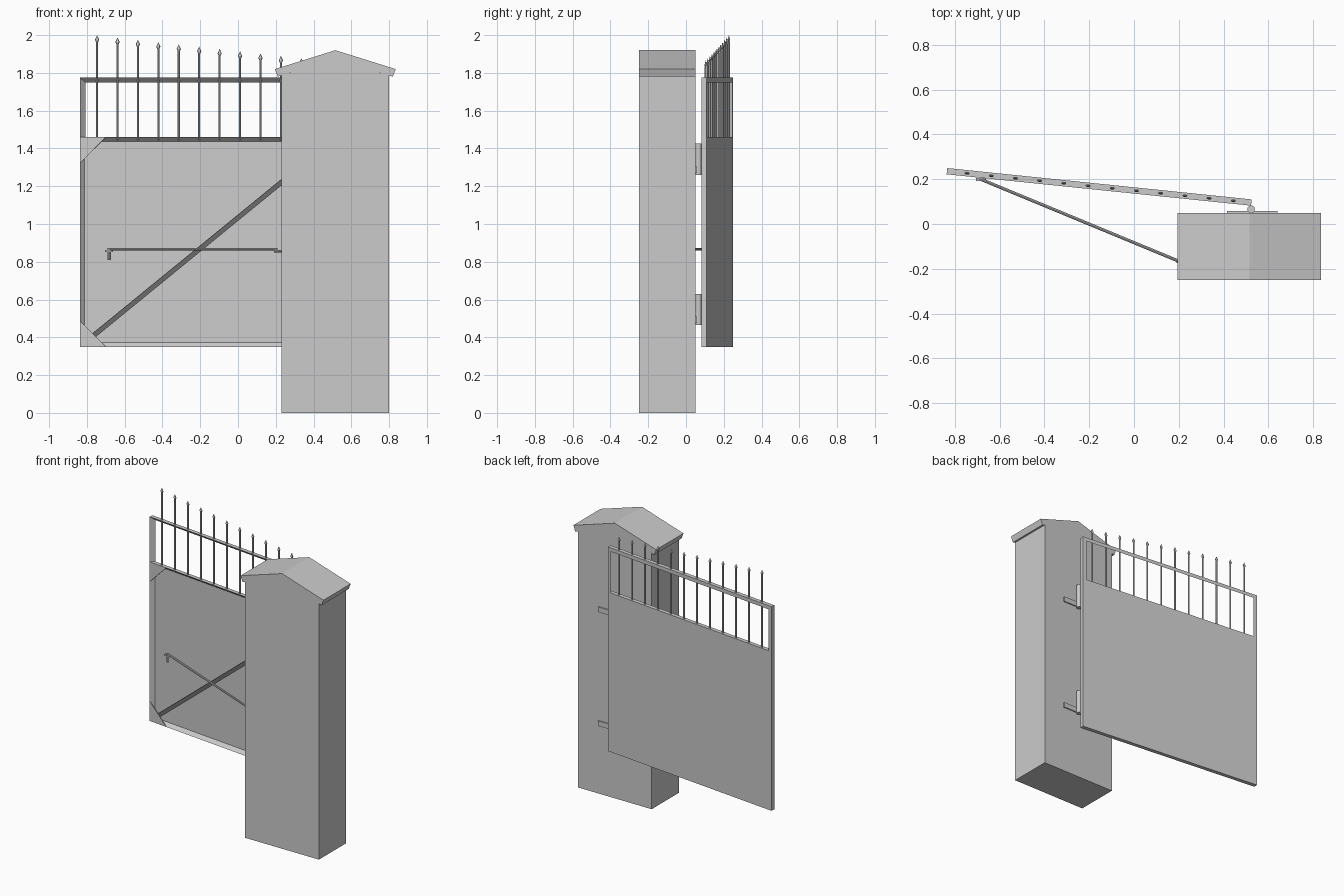
import bpy, bmesh, math
from mathutils import Vector, Matrix

if "Cube" in bpy.data.objects:
    bpy.data.objects.remove(bpy.data.objects["Cube"])

grey = bpy.data.materials.new("plain_grey")
grey.diffuse_color = (0.6, 0.6, 0.6, 1)
grey.use_nodes = True
grey.node_tree.nodes["Principled BSDF"].inputs["Base Color"].default_value = grey.diffuse_color


def finish(name, bm, mat=None):
    bmesh.ops.recalc_face_normals(bm, faces=bm.faces)
    me = bpy.data.meshes.new(name)
    bm.to_mesh(me)
    bm.free()
    me.materials.append(grey)
    ob = bpy.data.objects.new(name, me)
    if mat is not None:
        ob.matrix_world = mat
    bpy.context.collection.objects.link(ob)
    return ob


def prism(name, pts, offset, mat=None):
    """Extrude a closed 3D polygon along an offset vector."""
    bm = bmesh.new()
    face = bm.faces.new([bm.verts.new(p) for p in pts])
    ext = bmesh.ops.extrude_face_region(bm, geom=[face])
    vs = [v for v in ext["geom"] if isinstance(v, bmesh.types.BMVert)]
    bmesh.ops.translate(bm, verts=vs, vec=Vector(offset))
    if not face.is_valid or len(bm.faces) < len(pts) + 2:
        low = [v for v in bm.verts if v not in vs]
        bmesh.ops.contextual_create(bm, geom=low)
    return finish(name, bm, mat)


def box(name, lo, hi, mat=None):
    (a, b, c), (d, e, f) = lo, hi
    return prism(name, [(a, b, c), (d, b, c), (d, e, c), (a, e, c)], (0, 0, f - c), mat)


def rod(name, p, q, r, sides=8, mat=None):
    p, q = Vector(p), Vector(q)
    d = q - p
    bm = bmesh.new()
    m = Matrix.Translation((p + q) / 2) @ d.to_track_quat('Z', 'Y').to_matrix().to_4x4()
    bmesh.ops.create_cone(bm, cap_ends=True, segments=sides, radius1=r, radius2=r,
                          depth=d.length, matrix=m)
    return finish(name, bm, mat)


# Stone pillar with a bent gable cap
box("pillar", (0.23, -0.25, 0), (0.80, 0.05, 1.80))
cap = [(0.195, 1.82), (0.515, 1.92), (0.835, 1.82), (0.82, 1.78), (0.515, 1.875), (0.21, 1.78)]
prism("pillar_cap", [(x, -0.25, z) for x, z in cap], (0, 0.3, 0))
# fill between the pillar top and the cap
prism("pillar_gable", [(0.23, -0.25, 1.785), (0.515, -0.25, 1.88), (0.80, -0.25, 1.785)], (0, 0.3, 0))

# Gate leaf, built in its own frame: x along the leaf, y from front (0) to back (T)
L, T, W = 1.367, 0.028, 0.026
BOT, MID, TOP = 0.35, 1.46, 1.775
gate = Matrix.Translation((-0.837, 0.222, 0)) @ Matrix.Rotation(math.radians(-5.88), 4, 'Z')

box("gate_panel", (0, T - 0.004, BOT), (L, T, MID), gate)


def angle_bar(name, p, q, inward):
    """Triangular bar: outer edge p-q, sloping face towards the inward side."""
    inner = (p[0] + inward[0] * W, T, p[1] + inward[1] * W)
    prism(name, [(p[0], 0, p[1]), (p[0], T, p[1]), inner], (q[0] - p[0], 0, q[1] - p[1]), gate)


angle_bar("bottom_rail", (0, BOT), (L, BOT), (0, 1))
angle_bar("middle_rail", (0, MID), (L, MID), (0, -1))
angle_bar("top_rail", (0, TOP), (L, TOP), (0, -1))
angle_bar("outer_stile", (0, BOT), (0, TOP), (1, 0))
angle_bar("hinge_stile", (L, BOT), (L, TOP), (-1, 0))

# Diagonal brace from lower outer corner to upper hinge corner
d = Vector((L, MID - BOT)).normalized()
n = Vector((d.y, -d.x))
a = Vector((0, BOT)) + d * 0.09 - n * 0.012
b = Vector((L, MID)) - d * 0.06 - n * 0.012
angle_bar("diagonal_brace", a, b, n)

# Triangular corner plates
G = 0.138
for x, sx in ((0, 1), (L, -1)):
    for z, sz in ((BOT, 1), (MID, -1)):
        prism("corner_plate", [(x, 0, z), (x + sx * G, 0, z), (x, 0, z + sz * G)],
              (0, 0.004, 0), gate)

# Spiked bars, stepping down towards the hinge
for i in range(12):
    x = 0.09 + i * 0.1087
    tip = 2.0 - 0.0122 * i
    y = T / 2
    rod("gate_bar", (x, y, MID - 0.015), (x, y, tip - 0.033), 0.0055, 8, gate)
    bm = bmesh.new()
    for r1, r2, z0, z1 in ((0.006, 0.0115, tip - 0.036, tip - 0.024), (0.0115, 0.0, tip - 0.024, tip)):
        bmesh.ops.create_cone(bm, cap_ends=False, segments=8, radius1=r1, radius2=r2, depth=z1 - z0,
                              matrix=Matrix.Translation((x, y, (z0 + z1) / 2))
                              @ Matrix.Diagonal((1, 0.55, 1, 1)))
    bmesh.ops.remove_doubles(bm, verts=bm.verts, dist=0.0003)
    finish("bar_spike", bm, gate)

# Hinges with wall straps on the back of the pillar
for z in (0.465, 1.26):
    rod("hinge_barrel", (0.523, 0.066, z), (0.523, 0.066, z + 0.165), 0.017, 12)
    box("hinge_strap", (0.415, 0.045, z + 0.01), (0.64, 0.058, z + 0.045))

# Stay rod between pillar and gate, with bracket and pin
rod("stay_rod", (-0.685, 0.2, 0.867), (0.205, -0.168, 0.867), 0.007)
box("stay_bracket", (-0.705, 0.193, 0.852), (-0.662, 0.205, 0.862))
rod("stay_pin", (-0.683, 0.199, 0.81), (-0.683, 0.199, 0.872), 0.007)
rod("stay_hook", (0.203, -0.168, 0.855), (0.203, -0.168, 0.872), 0.007)
rod("stay_anchor", (0.19, -0.168, 0.856), (0.24, -0.168, 0.856), 0.006)
